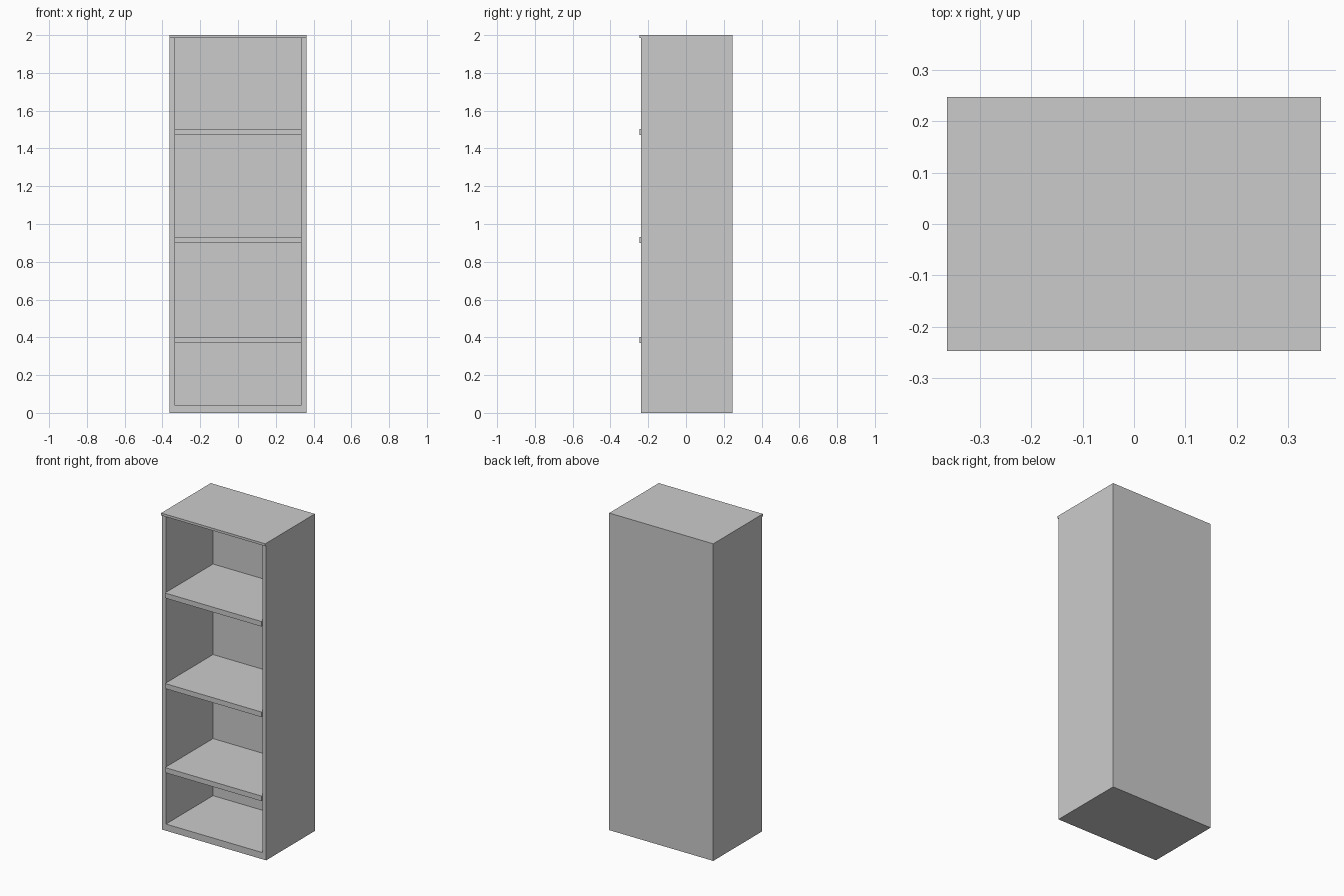
import bpy

if "Cube" in bpy.data.objects:
    bpy.data.objects.remove(bpy.data.objects["Cube"])

# Overall sizes
HALF_W = 0.363
FRONT, LIP, BACK = -0.238, -0.247, 0.247
INNER = 0.336
BACK_IN = 0.231
TOP_UNDER, HEIGHT = 1.985, 2.0


def box(name, x, y, z):
    """Box spanning the (min, max) pairs on each axis."""
    spans = (x, y, z)
    bpy.ops.mesh.primitive_cube_add(size=1, location=[(a + b) / 2 for a, b in spans])
    ob = bpy.context.object
    ob.name = name
    ob.scale = [b - a for a, b in spans]
    bpy.ops.object.transform_apply(location=False, rotation=False, scale=True)
    return ob


# Side panels
box("left_side", (-HALF_W, -INNER), (FRONT, BACK), (0, TOP_UNDER))
box("right_side", (INNER, HALF_W), (FRONT, BACK), (0, TOP_UNDER))

# Bottom and back panels between the sides
box("bottom_panel", (-INNER, INNER), (FRONT, BACK), (0, 0.042))
box("back_panel", (-INNER, INNER), (BACK_IN, BACK), (0.042, TOP_UNDER))

# Top panel with a slight front overhang
box("top_panel", (-HALF_W, HALF_W), (LIP, BACK), (TOP_UNDER, HEIGHT))

# Shelves, standing slightly proud of the sides
for name, z in (("lower_shelf", 0.37), ("middle_shelf", 0.90), ("upper_shelf", 1.471)):
    box(name, (-INNER, INNER), (LIP, BACK_IN), (z, z + 0.032))
